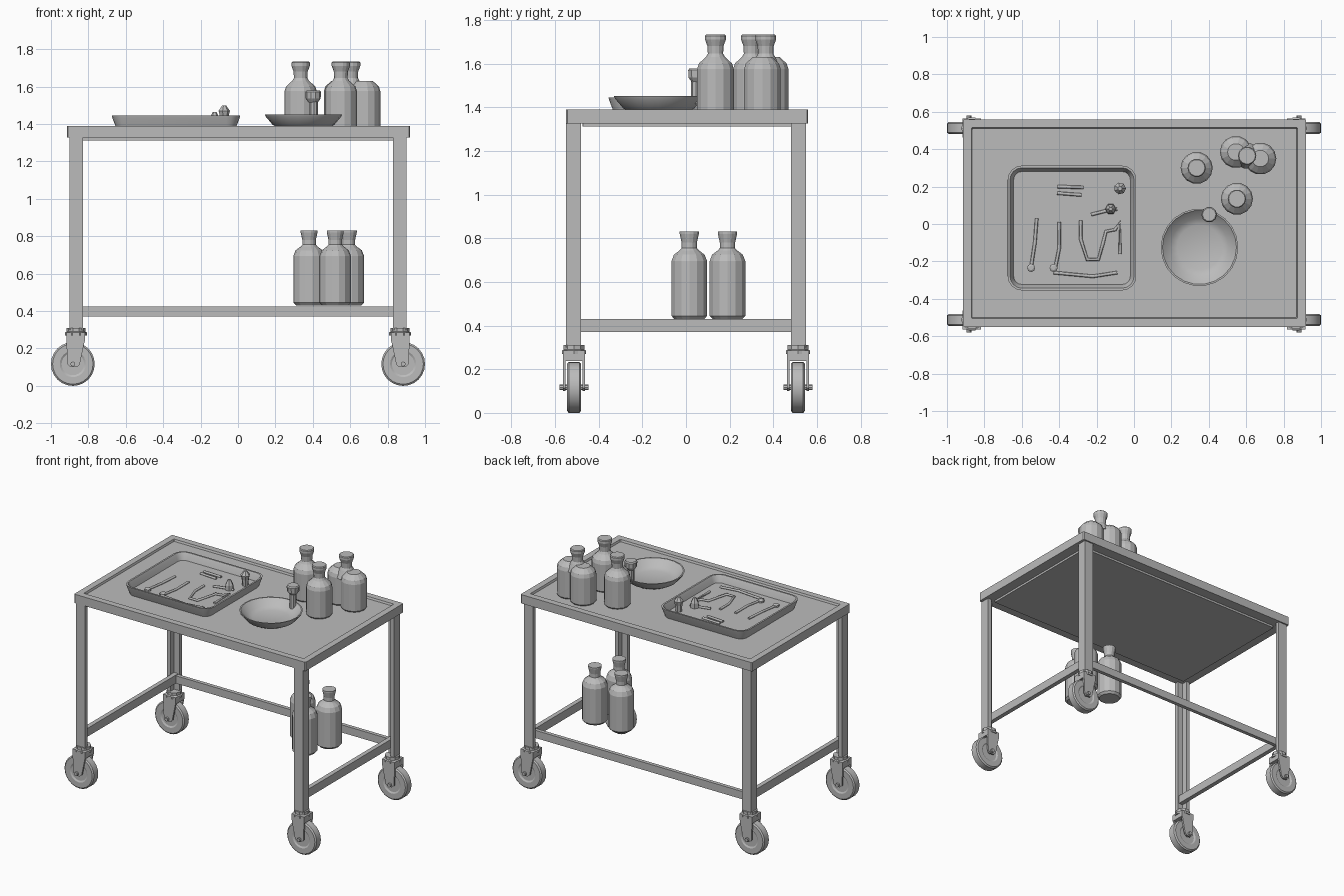
import bpy, bmesh
from math import sin, cos, pi, radians
from mathutils import Vector

cube = bpy.data.objects.get("Cube")
if cube:
    bpy.data.objects.remove(cube, do_unlink=True)

grey = bpy.data.materials.new("plain grey")
grey.use_nodes = True
grey.diffuse_color = (0.5, 0.5, 0.5, 1)
grey.node_tree.nodes["Principled BSDF"].inputs["Base Color"].default_value = (0.5, 0.5, 0.5, 1)


def finish(name, bm, smooth=None):
    bmesh.ops.recalc_face_normals(bm, faces=bm.faces)
    mesh = bpy.data.meshes.new(name)
    bm.to_mesh(mesh)
    bm.free()
    mesh.materials.append(grey)
    obj = bpy.data.objects.new(name, mesh)
    bpy.context.collection.objects.link(obj)
    if smooth:
        bpy.ops.object.select_all(action='DESELECT')
        obj.select_set(True)
        bpy.context.view_layer.objects.active = obj
        bpy.ops.object.shade_smooth_by_angle(angle=radians(smooth))
    return obj


def loft(name, rings, smooth=None):
    """Skin a stack of equal-length point rings and cap both ends."""
    bm = bmesh.new()
    loops = [[bm.verts.new(p) for p in ring] for ring in rings]
    n = len(loops[0])
    for a, b in zip(loops, loops[1:]):
        for i in range(n):
            j = (i + 1) % n
            bm.faces.new((a[i], a[j], b[j], b[i]))
    bm.faces.new(loops[0])
    bm.faces.new(loops[-1])
    return finish(name, bm, smooth)


def box(name, x, y, z):
    corners = [(x[0], y[0]), (x[1], y[0]), (x[1], y[1]), (x[0], y[1])]
    return loft(name, [[(px, py, h) for px, py in corners] for h in z])


def circle(cx, cy, z, r, n):
    return [(cx + r * cos(2 * pi * i / n), cy + r * sin(2 * pi * i / n), z) for i in range(n)]


def lathe(name, centre, profile, n=14, smooth=None):
    cx, cy, cz = centre
    return loft(name, [circle(cx, cy, cz + z, r, n) for r, z in profile], smooth)


def rounded(x, y, z, inset, radius, steps):
    """Rounded rectangle ring at height z."""
    r = max(radius - inset, 0.004)
    pts = []
    for k, (sx, sy) in enumerate([(1, 1), (0, 1), (0, 0), (1, 0)]):
        cx = x[1] - inset - r if sx else x[0] + inset + r
        cy = y[1] - inset - r if sy else y[0] + inset + r
        for i in range(steps + 1):
            a = pi / 2 * (k + i / steps)
            pts.append((cx + r * cos(a), cy + r * sin(a), z))
    return pts


def wire(name, points, radius):
    curve = bpy.data.curves.new(name, 'CURVE')
    curve.dimensions = '3D'
    curve.bevel_depth = radius
    curve.bevel_resolution = 1
    curve.use_fill_caps = True
    spline = curve.splines.new('POLY')
    spline.points.add(len(points) - 1)
    for p, co in zip(spline.points, points):
        p.co = (*co, 1)
    curve.materials.append(grey)
    obj = bpy.data.objects.new(name, curve)
    bpy.context.collection.objects.link(obj)
    return obj


# Table top with shallow raised rim
TX, TY = (-0.915, 0.92), (-0.55, 0.56)
top_steps = [(0.075, 1.312), (0.075, 1.327), (0, 1.327), (0, 1.39), (0.045, 1.39), (0.05, 1.376)]
loft("table_top", [rounded(TX, TY, z, inset, 0.006, 1) for inset, z in top_steps])

# Angle-section legs and casters
for sx, side in ((-1, "right"), (1, "left")):
    for sy, end in ((-1, "front"), (1, "back")):
        tag = f"{end}_{side}"
        ell = [(0.90, 0.55), (0.83, 0.55), (0.83, 0.522), (0.872, 0.522), (0.872, 0.48), (0.90, 0.48)]
        loft("leg_" + tag, [[(sx * px, sy * py, z) for px, py in ell] for z in (0.30, 1.33)])

        wx, wy = sx * 0.883, sy * 0.513
        lathe("caster_collar_" + tag, (sx * 0.866, wy, 0),
              [(0.058, 0.27), (0.058, 0.285), (0.05, 0.29), (0.05, 0.31)], 10)
        box("caster_head_" + tag, sorted((sx * 0.818, sx * 0.918)), (wy - 0.05, wy + 0.05), (0.238, 0.285))
        # Tapered fork plates
        for off in (-1, 1):
            plate = [(0.818, 0.25), (0.918, 0.25), (0.912, 0.115), (0.895, 0.10), (0.862, 0.10), (0.846, 0.115)]
            loft("fork_plate_" + tag, [[(sx * px, wy + off * d, pz) for px, pz in plate] for d in (0.038, 0.05)])
        # Wheel and axle, spun around y
        tread = [(0.06, -0.026), (0.07, -0.032), (0.108, -0.032), (0.117, -0.024),
                 (0.117, 0.024), (0.108, 0.032), (0.07, 0.032), (0.06, 0.026)]
        for part, prof, n in (("wheel_", tread, 24), ("axle_", [(0.013, -0.066), (0.013, 0.066)], 8)):
            loft(part + tag, [[(wx + p[0], wy + d, 0.117 + p[1]) for p in circle(0, 0, 0, r, n)]
                              for r, d in prof], 30)

# Lower rails on the back and both sides
box("back_rail", (-0.872, 0.872), (0.495, 0.522), (0.37, 0.425))
for sx, side in ((-1, "right"), (1, "left")):
    box("side_rail_" + side, sorted((sx * 0.84, sx * 0.872)), (-0.522, 0.522), (0.37, 0.43))

# Bottles on the table and on the lower level
top_bottle = [(0.078, 0), (0.086, 0.01), (0.086, 0.20), (0.078, 0.225), (0.045, 0.255),
              (0.036, 0.27), (0.038, 0.305), (0.049, 0.335), (0.049, 0.352), (0.044, 0.357)]
low_bottle = [(0.07, 0), (0.084, 0.015), (0.084, 0.265), (0.072, 0.295), (0.045, 0.315),
              (0.036, 0.325), (0.036, 0.35), (0.045, 0.39), (0.045, 0.40)]
for x, y in ((0.335, 0.30), (0.55, 0.135)):
    lathe("table_bottle", (x, y, 1.376), top_bottle)
for x, y in ((0.38, 0.19), (0.59, 0.19), (0.52, 0.015)):
    lathe("lower_bottle", (x, y, 0.43), low_bottle)

# Crowded pair of bottles sharing one visible neck
for x, y in ((0.545, 0.385), (0.675, 0.35)):
    lathe("paired_bottle_body", (x, y, 1.376), top_bottle[:5])
lathe("paired_bottle_neck", (0.605, 0.365, 1.376), [(0.07, 0.20)] + top_bottle[4:])

# Bowl with small ladle cup standing on its rim
lathe("bowl", (0.35, -0.125, 1.376),
      [(0.13, 0), (0.165, 0.02), (0.203, 0.065), (0.207, 0.075), (0.198, 0.075),
       (0.155, 0.032), (0.12, 0.018)], 22, 30)
lathe("ladle_stem", (0.405, 0.045, 1.376), [(0.022, 0.04), (0.022, 0.16)], 8)
lathe("ladle_cup", (0.402, 0.05, 1.376), [(0.025, 0.14), (0.04, 0.16), (0.042, 0.195), (0.036, 0.203)], 10)

# Instrument tray with rounded corners
tray_steps = [(0.025, 1.376), (0.004, 1.43), (0, 1.445), (0.012, 1.445), (0.02, 1.43), (0.032, 1.395)]
loft("tray", [rounded((-0.675, 0.012), (-0.355, 0.312), z, inset, 0.075, 4) for inset, z in tray_steps], 30)

# Instruments lying in the tray
Z = 1.40
tools = {
    "clamp": [(-0.285, 0.02), (-0.285, -0.08), (-0.25, -0.19), (-0.19, -0.19), (-0.165, -0.10),
              (-0.15, -0.04), (-0.10, -0.03), (-0.075, 0.01), (-0.075, -0.16)],
    "probe": [(-0.52, 0.03), (-0.53, -0.10), (-0.55, -0.23)],
    "scalpel": [(-0.40, 0.01), (-0.40, -0.13), (-0.42, -0.23)],
    "tweezers": [(-0.41, 0.165), (-0.28, 0.155)],
    "file": [(-0.41, 0.20), (-0.27, 0.195)],
    "hook": [(-0.23, 0.05), (-0.15, 0.07), (-0.09, 0.08)],
    "blade": [(-0.43, -0.26), (-0.22, -0.28), (-0.09, -0.26)],
}
for name, path in tools.items():
    wire(name, [(x, y, Z) for x, y in path], 0.009)
for x, y in ((-0.55, -0.235), (-0.43, -0.235)):
    lathe("tool_tip", (x, y, 1.393), [(0.022, 0), (0.022, 0.014), (0.012, 0.02)], 8)

# Small upright pieces near the tray corner
lathe("upright_swab", (-0.075, 0.19, 1.39), [(0.02, 0), (0.024, 0.05), (0.032, 0.08), (0.012, 0.108)], 7)
lathe("upright_clip", (-0.125, 0.08, 1.39), [(0.03, 0), (0.028, 0.04), (0.01, 0.075)], 6)
